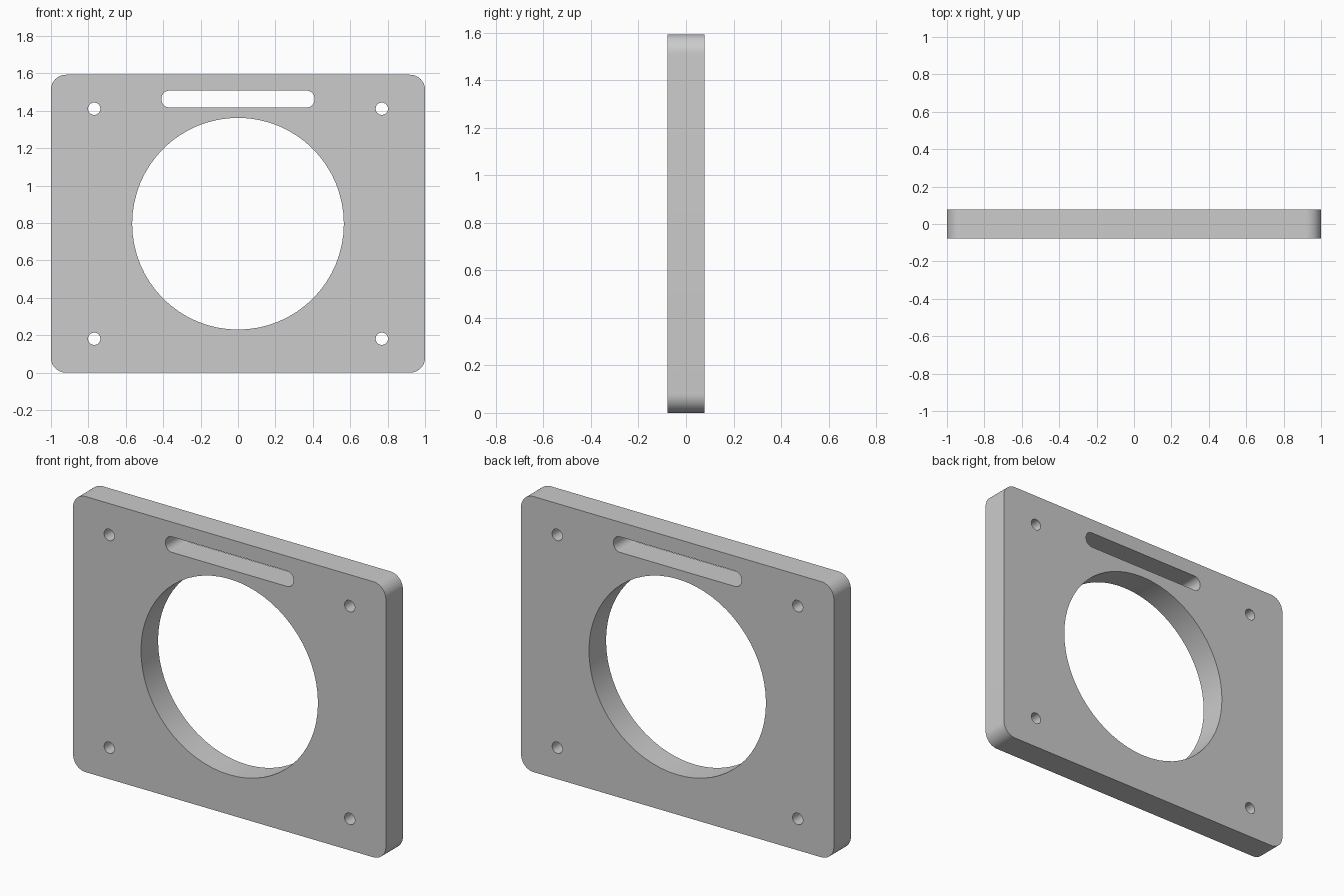
import bpy, bmesh
from math import sin, cos, pi, radians

if "Cube" in bpy.data.objects:
    bpy.data.objects.remove(bpy.data.objects["Cube"])

HALF_DEPTH = 0.078
HEIGHT = 1.593
MID = HEIGHT / 2


def circle(cx, cz, r, n):
    return [(cx + r * cos(2 * pi * i / n), cz + r * sin(2 * pi * i / n)) for i in range(n)]


def rounded_rect(cx, cz, w, h, r, n=12):
    pts = []
    for k, (sx, sz) in enumerate([(1, 1), (-1, 1), (-1, -1), (1, -1)]):
        for i in range(n + 1):
            a = pi / 2 * (k + i / n)
            pts.append((cx + sx * (w / 2 - r) + r * cos(a),
                        cz + sz * (h / 2 - r) + r * sin(a)))
    return pts


# Outline, large opening, handle slot and four screw holes
loops = [rounded_rect(0, MID, 2.0, HEIGHT, 0.08),
         circle(0, MID, 0.566, 64),
         rounded_rect(0, 1.463, 0.818, 0.09, 0.042)]
loops += [circle(sx * 0.769, MID + sz * 0.615, 0.033, 32) for sx in (-1, 1) for sz in (-1, 1)]

# Filled profile extruded to the plate thickness
curve = bpy.data.curves.new("plate_profile", 'CURVE')
curve.dimensions = '2D'
curve.fill_mode = 'BOTH'
curve.extrude = HALF_DEPTH
for pts in loops:
    s = curve.splines.new('POLY')
    s.points.add(len(pts) - 1)
    for p, (x, z) in zip(s.points, pts):
        p.co = (x, z, 0, 1)
    s.use_cyclic_u = True

plate = bpy.data.objects.new("mounting_plate", curve)
bpy.context.collection.objects.link(plate)
plate.rotation_euler.x = radians(90)
bpy.context.view_layer.objects.active = plate
plate.select_set(True)
bpy.ops.object.convert(target='MESH')
bpy.ops.object.transform_apply(location=False, rotation=True, scale=False)

# Weld the caps to the walls
bm = bmesh.new()
bm.from_mesh(plate.data)
bmesh.ops.remove_doubles(bm, verts=bm.verts, dist=1e-4)
bmesh.ops.dissolve_degenerate(bm, edges=bm.edges, dist=1e-5)
bmesh.ops.recalc_face_normals(bm, faces=bm.faces)
bm.to_mesh(plate.data)
bm.free()
bpy.ops.object.shade_smooth_by_angle(angle=radians(30))
